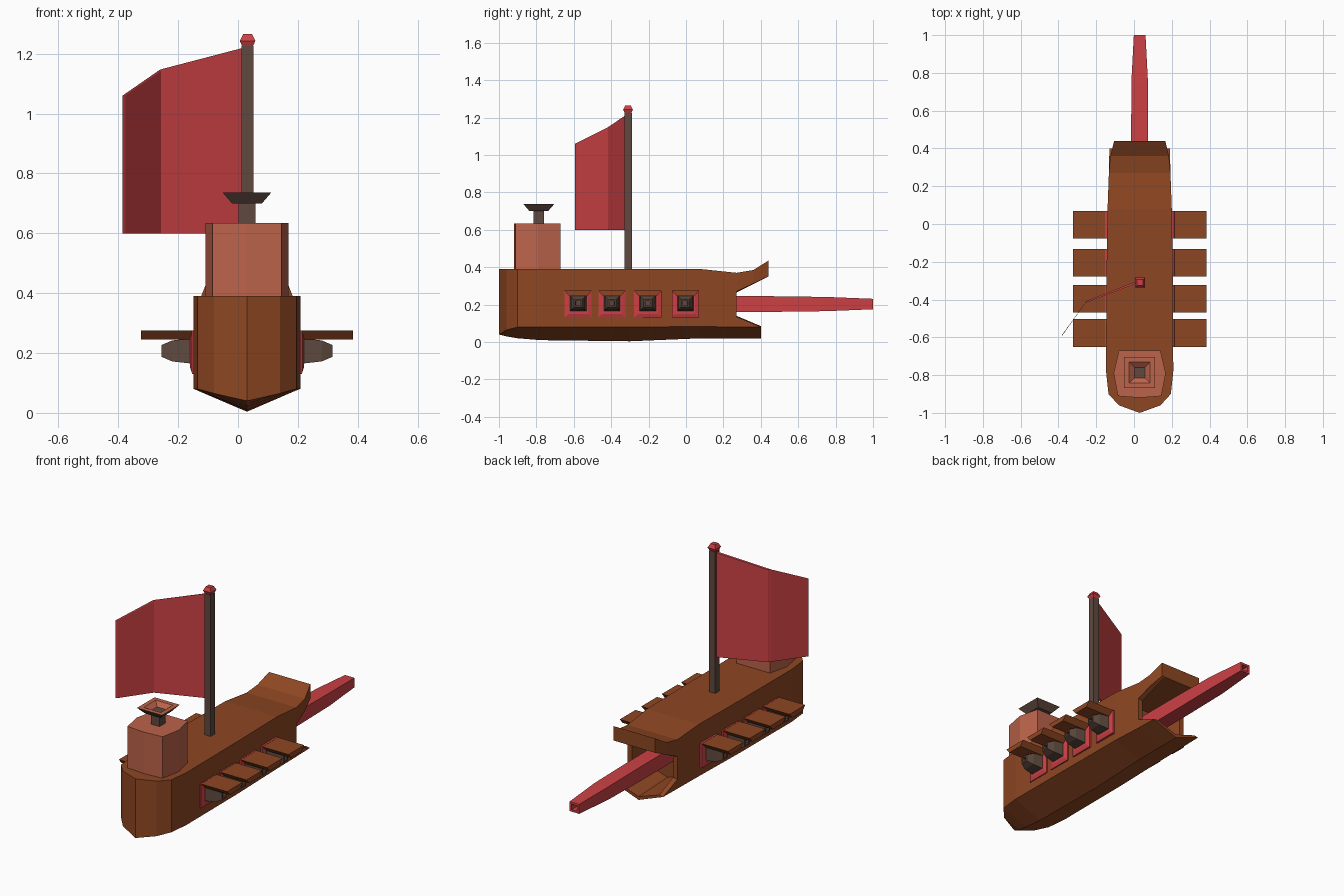
import bpy, bmesh

if "Cube" in bpy.data.objects:
    bpy.data.objects.remove(bpy.data.objects["Cube"])

CX = 0.03  # ship centreline


def material(name, rgb):
    m = bpy.data.materials.new(name)
    m.diffuse_color = (*rgb, 1)
    m.use_nodes = True
    m.node_tree.nodes["Principled BSDF"].inputs["Base Color"].default_value = m.diffuse_color
    return m


WOOD = material("brown wood", (0.27, 0.062, 0.016))
RED = material("red", (0.60, 0.052, 0.058))
CLAY = material("terracotta", (0.50, 0.125, 0.07))
IRON = material("grey brown iron", (0.115, 0.068, 0.05))


def finish(name, bm, *mats):
    bmesh.ops.remove_doubles(bm, verts=bm.verts, dist=1e-5)
    bmesh.ops.recalc_face_normals(bm, faces=bm.faces)
    me = bpy.data.meshes.new(name)
    bm.to_mesh(me)
    bm.free()
    for m in mats:
        me.materials.append(m)
    ob = bpy.data.objects.new(name, me)
    bpy.context.collection.objects.link(ob)
    return ob


def bridge(bm, a, b, closed=True):
    """Join two vertex rows with quads."""
    n = len(a)
    return [bm.faces.new((a[i], a[(i + 1) % n], b[(i + 1) % n], b[i]))
            for i in range(n if closed else n - 1)]


def loft(name, rings, *mats, indices=None):
    """Skin closed rings of points and cap both ends; indices colour each band and the end cap."""
    bm = bmesh.new()
    rows = [[bm.verts.new(p) for p in r] for r in rings]
    bm.faces.new(rows[0])
    for i in range(len(rows) - 1):
        for f in bridge(bm, rows[i], rows[i + 1]):
            f.material_index = indices[i] if indices else 0
    bm.faces.new(rows[-1]).material_index = indices[-1] if indices else 0
    return finish(name, bm, *mats)


def square(axis, t, a, b, c):
    """Rectangle of half sizes a, b around point c, at t along the axis."""
    out = []
    for u, v in ((-a, -b), (a, -b), (a, b), (-a, b)):
        if axis == "x":
            out.append((t, c[1] + u, c[2] + v))
        elif axis == "y":
            out.append((c[0] + u, t, c[2] + v))
        else:
            out.append((c[0] + u, c[1] + v, t))
    return out


def both_sides(half):
    """Half section listed top to keel, mirrored into a full row."""
    left = [(CX - x, y, z) for x, y, z in half]
    right = [(CX + x, y, z) for x, y, z in half[:-1]]
    return left + right[::-1]


# Hull: stations of y, half width, keel z, chine z, deck z
stations = [(-1, 0, .04, .04, .39), (-.96, .11, .03, .065, .39), (-.9, .165, .02, .08, .39),
            (-.78, .178, .01, .08, .39), (-.3, .176, .004, .08, .39),
            (.08, .17, .02, .083, .39), (.27, .163, .02, .08, .37)]
halves = [[(w, y, d), (w, y, .27 + .05 * (d - .27) / .1), (w, y, .27), (w, y, .135), (w, y, c), (0, y, k)]
          for y, w, k, c, d in stations]
low, high = (.163, .27, .135), (.163, .27, .27)
halves[-1][1] = high
halves += [[(.155, .36, .385), (.155, .36, .312), high, low, (.161, .36, .08), (0, .36, .02)],
           [(.135, .44, .435), (.135, .44, .35), high, low, (.16, .40, .08), (0, .40, .02)]]
bm = bmesh.new()
rows = [[bm.verts.new(p) for p in both_sides(h)] for h in halves]
for r0, r1 in zip(rows, rows[1:]):
    bridge(bm, r0, r1)
# Open stern with a hollow behind it
end = rows[-1]
bm.faces.new((end[0], end[1], end[-2], end[-1]))
rim = [(.115, .44, .35), (.135, .27, .265), (.135, .27, .14), (.135, .40, .085), (0, .40, .04)]
back = [(.11, .13, .31), (.12, .13, .265), (.12, .13, .14), (.12, .13, .09), (0, .13, .05)]
rim_v = [bm.verts.new(p) for p in both_sides(rim)]
back_v = [bm.verts.new(p) for p in both_sides(back)]
bridge(bm, end[1:-1], rim_v, closed=False)
bm.faces.new((end[1], end[-2], rim_v[-1], rim_v[0]))
bridge(bm, rim_v, back_v)
bm.faces.new(back_v)
finish("hull", bm, WOOD)

# Large stern cannon with a bore
c = (CX, 0, .203)
loft("stern_cannon", [square("y", t, a, b, c) for t, a, b in
                      ((.10, .045, .043), (.45, .045, .042), (.75, .044, .038),
                       (1, .031, .028), (1, .018, .016), (.93, .016, .014))], RED)

# Side guns: frame, barrel and awning, four on each side
for side, s in (("left", -1), ("right", 1)):
    for i, y in enumerate((-.577, -.396, -.205, -.003)):
        def ring(d, a, b, z=.207):
            return square("x", CX + s * d, a, b, (0, y, z))
        tag = f"{side}_{i + 1}"
        loft("gun_frame_" + tag, [ring(.16, .073, .073, .203), ring(.183, .073, .073, .203),
                                  ring(.19, .052, .052, .203)], RED)
        loft("gun_barrel_" + tag, [ring(.17, .046, .044), ring(.25, .037, .035), ring(.285, .022, .02),
                                   ring(.285, .013, .012), ring(.24, .012, .011)], IRON)
        mid = (CX + s * .262, y, 0)
        loft("gun_awning_" + tag, [square("z", .245, .092, .047, mid),
                                   square("z", .275, .092, .073, mid)], WOOD)

# Deck tower
plan = [(-.115, -.911), (0, -.92), (.115, -.911), (.138, -.79), (.11, -.67), (-.11, -.67), (-.138, -.79)]
loft("tower", [[(CX + x, y, z) for x, y in plan] for z in (.38, .635)], CLAY)

# Chimney with a flared funnel
c = (CX, -.787, 0)
loft("chimney", [square("z", z, a, a, c) for z, a in
                 ((.62, .028), (.70, .028), (.70, .05), (.737, .082), (.737, .056), (.715, .028))],
     IRON, CLAY, indices=[0, 0, 0, 1, 1, 0])

# Mast and finial
c = (CX + .002, -.31, 0)
loft("mast", [square("z", z, .02, .02, c) for z in (.38, 1.225)], IRON)
loft("mast_finial", [square("z", z, a, a, c) for z, a in
                     ((1.222, .017), (1.243, .026), (1.265, .015))], RED)

# Bent sail
path = [(.03, -.302, 1.222), (-.255, -.413, 1.147), (-.381, -.59, 1.06)]
offs = [(.003, -.007), (.005, -.006), (.0045, -.004)]
loft("sail", [[(x + dx, y - dy, .60), (x - dx, y + dy, .60), (x - dx, y + dy, top), (x + dx, y - dy, top)]
              for (x, y, top), (dx, dy) in zip(path, offs)], RED)
